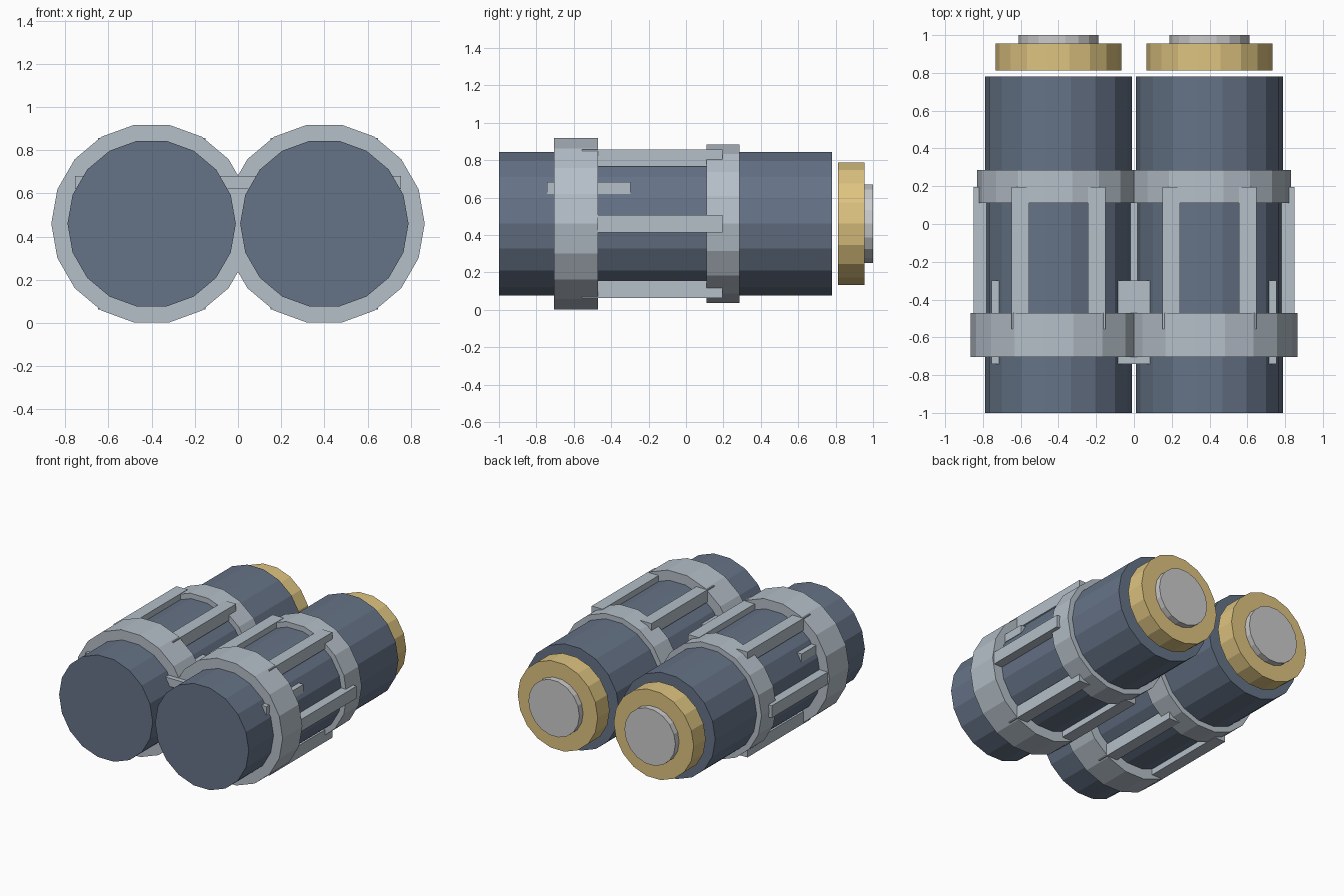
import bpy, bmesh, math

if "Cube" in bpy.data.objects:
    bpy.data.objects.remove(bpy.data.objects["Cube"])

CX, CZ, SIDES = 0.40, 0.46, 18


def material(name, rgb):
    m = bpy.data.materials.new(name)
    m.diffuse_color = (*rgb, 1)
    m.use_nodes = True
    m.node_tree.nodes["Principled BSDF"].inputs["Base Color"].default_value = m.diffuse_color
    return m


slate = material("slate", (0.13, 0.17, 0.24))
silver = material("silver", (0.46, 0.52, 0.58))
brass = material("brass", (0.73, 0.55, 0.22))


def finish(name, bm, mat):
    bmesh.ops.recalc_face_normals(bm, faces=bm.faces)
    mesh = bpy.data.meshes.new(name)
    bm.to_mesh(mesh)
    bm.free()
    ob = bpy.data.objects.new(name, mesh)
    bpy.context.collection.objects.link(ob)
    if mat:
        mesh.materials.append(mat)


def prism(name, x, r, y0, y1, mat):
    """Faceted cylinder along y, with a corner pointing sideways."""
    bm = bmesh.new()
    angles = [2 * math.pi * i / SIDES for i in range(SIDES)]
    a, b = [[bm.verts.new((x + r * math.cos(t), y, CZ + r * math.sin(t)))
             for t in angles] for y in (y0, y1)]
    bm.faces.new(a)
    bm.faces.new(b)
    for i in range(SIDES):
        j = (i + 1) % SIDES
        bm.faces.new((a[i], a[j], b[j], b[i]))
    finish(name, bm, mat)


def box(name, lo, hi, mat):
    bm = bmesh.new()
    bmesh.ops.create_cube(bm, size=1)
    for v in bm.verts:
        v.co = [(lo[k] + hi[k]) / 2 + v.co[k] * (hi[k] - lo[k]) for k in range(3)]
    finish(name, bm, mat)


for side, s in (("left", -1), ("right", 1)):
    x = s * CX
    # tube body with its two collars
    prism(f"{side}_tube", x, 0.39, -1.0, 0.78, slate)
    prism(f"{side}_large_collar", x, 0.465, -0.705, -0.47, silver)
    prism(f"{side}_small_collar", x, 0.43, 0.11, 0.287, silver)
    # brass end cap and terminal disc
    prism(f"{side}_end_cap", x, 0.333, 0.812, 0.955, brass)
    prism(f"{side}_terminal", x, 0.212, 0.95, 1.0, None)
    # six square rails joining the collars
    for i in range(6):
        t = math.pi * i / 3
        bx, bz, h = x + s * 0.405 * math.cos(t), CZ + 0.405 * math.sin(t), 0.046
        box(f"{side}_rail_{i + 1}", (bx - h, -0.555, bz - h), (bx + h, 0.195, bz + h), silver)

# cross plate running through both tubes
box("cross_plate", (-0.755, -0.742, 0.62), (0.755, -0.298, 0.682), silver)
